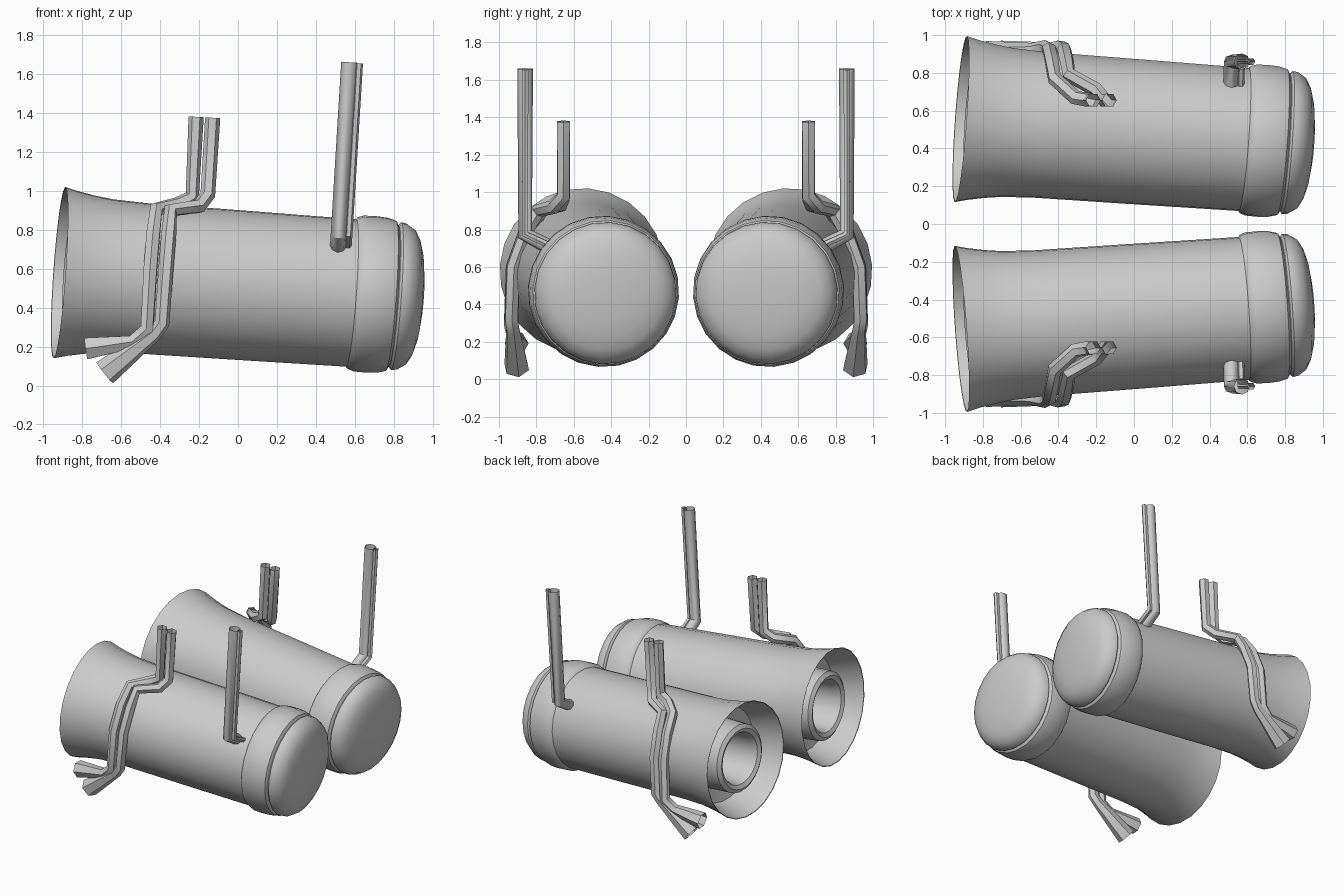
import bpy, bmesh, math
from mathutils import Vector

if "Cube" in bpy.data.objects:
    bpy.data.objects.remove(bpy.data.objects["Cube"])


def finish(name, bm, angle):
    """Turn a bmesh into a smooth object mirrored to the other side."""
    bmesh.ops.recalc_face_normals(bm, faces=bm.faces[:])
    me = bpy.data.meshes.new(name)
    bm.to_mesh(me)
    bm.free()
    ob = bpy.data.objects.new(name, me)
    bpy.context.collection.objects.link(ob)
    bpy.ops.object.select_all(action='DESELECT')
    ob.select_set(True)
    bpy.context.view_layer.objects.active = ob
    bpy.ops.object.shade_smooth_by_angle(angle=math.radians(angle))
    mod = ob.modifiers.new("Mirror", 'MIRROR')
    mod.use_axis = (False, True, False)
    return ob


def skin(bm, rings):
    for a, b in zip(rings, rings[1:]):
        n = max(len(a), len(b))
        for i in range(n):
            j = (i + 1) % n
            if len(a) == 1:
                bm.faces.new((a[0], b[j], b[i]))
            elif len(b) == 1:
                bm.faces.new((a[i], a[j], b[0]))
            else:
                bm.faces.new((a[i], a[j], b[j], b[i]))


def lathe(name, profile, origin, axis, sides=24):
    """Revolve (distance, radius) points around a tilted axis."""
    q = Vector((0, 0, 1)).rotation_difference(axis)
    bm = bmesh.new()
    rings = []
    for t, r in profile:
        n = sides if r > 0 else 1
        rings.append([bm.verts.new(origin + q @ Vector((
            r * math.cos(math.tau * i / sides),
            r * math.sin(math.tau * i / sides), t))) for i in range(n)])
    skin(bm, rings)
    return finish(name, bm, 40)


def pipe(name, path, radii, sides=6):
    """Sweep a polygon along a path with one radius per point."""
    pts = [Vector(p) for p in path]
    segs = [(b - a).normalized() for a, b in zip(pts, pts[1:])]
    tans = [segs[0]] + [(a + b).normalized() for a, b in zip(segs, segs[1:])] + [segs[-1]]
    x = Vector((1, 0, 0))
    x = (x - x.dot(tans[0]) * tans[0]).normalized()
    y = tans[0].cross(x)
    bm = bmesh.new()
    rings = []
    prev = tans[0]
    for p, t, r in zip(pts, tans, radii):
        q = prev.rotation_difference(t)
        x, y, prev = q @ x, q @ y, t
        rings.append([bm.verts.new(p + r * (
            x * math.cos(math.tau * i / sides) + y * math.sin(math.tau * i / sides)))
            for i in range(sides)])
    skin(bm, rings)
    return finish(name, bm, 50)


# Drum axis: starts at the open mouth, tilts down and toward the middle
mouth = Vector((-0.915, 0.555, 0.58))
axis = Vector((1, -0.072, -0.070)).normalized()


def along(points):
    return [((x - mouth.x) / axis.x, r) for x, r in points]


# Flared body shell, with recessed inner nozzle
lathe("drum_body", along([
    (-0.36, 0), (-0.36, 0.165), (-0.82, 0.185), (-0.865, 0.20), (-0.88, 0.23),
    (-0.86, 0.26), (-0.68, 0.265), (-0.70, 0.365), (-0.82, 0.405), (-0.915, 0.437),
    (-0.917, 0.442), (-0.85, 0.425), (-0.76, 0.408), (-0.67, 0.396), (-0.50, 0.388),
    (0.0, 0.385), (0.62, 0.380)]), mouth, axis)

# End collar
lathe("drum_collar", along([
    (0.575, 0.372), (0.59, 0.392), (0.62, 0.402), (0.68, 0.404), (0.74, 0.400),
    (0.785, 0.388), (0.80, 0.36)]), mouth, axis)

# Domed end cap
lathe("drum_cap", along([
    (0.78, 0.365), (0.80, 0.365), (0.812, 0.381), (0.84, 0.377), (0.885, 0.348),
    (0.912, 0.30), (0.932, 0.23), (0.945, 0.13), (0.95, 0)]), mouth, axis)

# Twin pipes with flared outlets
R = 0.039
pipe("rear_exhaust_pipe", [
    (-0.215, 0.655, 1.38), (-0.235, 0.655, 0.97), (-0.31, 0.67, 0.93),
    (-0.42, 0.77, 0.905), (-0.435, 0.86, 0.78), (-0.45, 0.925, 0.60),
    (-0.467, 0.935, 0.29), (-0.54, 0.92, 0.225), (-0.78, 0.905, 0.19)],
    [R] * 8 + [0.064])
pipe("front_exhaust_pipe", [
    (-0.13, 0.655, 1.375), (-0.155, 0.655, 0.98), (-0.20, 0.71, 0.92),
    (-0.345, 0.79, 0.90), (-0.355, 0.86, 0.78), (-0.37, 0.925, 0.60),
    (-0.39, 0.935, 0.32), (-0.43, 0.925, 0.265), (-0.685, 0.905, 0.065)],
    [R] * 8 + [0.070])

# Tall stack with a thin companion tube
pipe("tall_stack", [
    (0.572, 0.86, 1.66), (0.518, 0.86, 0.775), (0.513, 0.72, 0.70)], [0.042] * 3, 8)
pipe("thin_stack", [
    (0.622, 0.86, 1.655), (0.568, 0.86, 0.775), (0.563, 0.72, 0.71)], [0.020] * 3)
